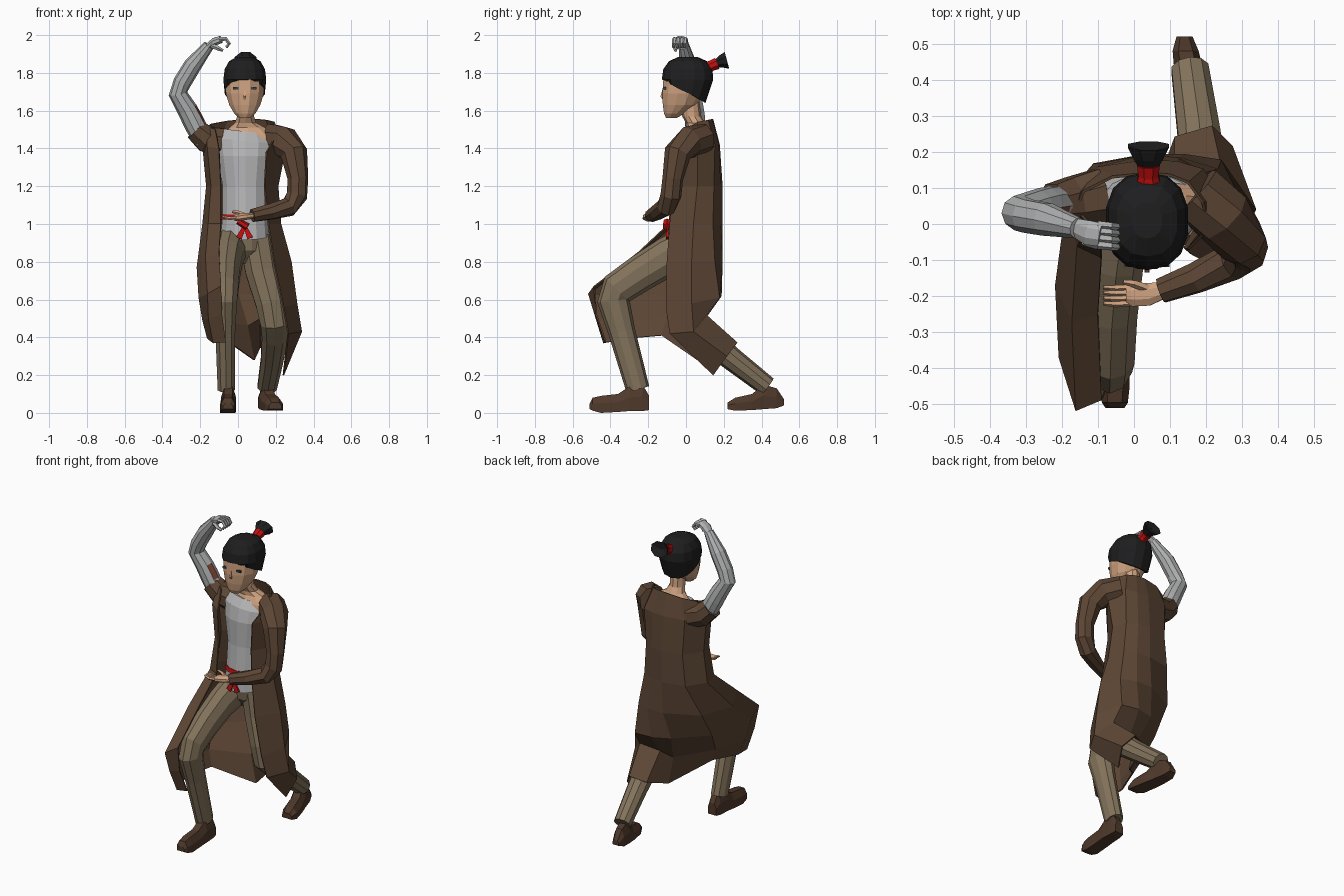
import bpy, bmesh, math
from mathutils import Vector

def material(name, *rgb):
    m = bpy.data.materials.new(name)
    m.diffuse_color = (*rgb, 1)
    return m

COAT = material("coat brown", .108, .061, .035)
PANTS = material("khaki", .225, .17, .105)
SHIRT = material("shirt grey", .46, .46, .47)
GLOVE = material("sleeve grey", .43, .435, .44)
SKIN = material("skin", .62, .36, .215)
HAIR = material("hair black", .013, .013, .014)
RED = material("red", .55, .005, .005)
SHOE = material("shoe brown", .078, .041, .024)
MARK = material("arm mark", .22, .06, .037)
EYE = material("eye dark", .04, .05, .06)

def strips(name, rings, mat, closed=True, caps=True):
    """Skin a list of equal-length point rows into one object."""
    bm = bmesh.new()
    rows = [[bm.verts.new(p) for p in r] for r in rings]
    n = len(rows[0])
    for a, b in zip(rows, rows[1:]):
        for i in range(n if closed else n - 1):
            j = (i + 1) % n
            bm.faces.new((a[i], a[j], b[j], b[i]))
    if closed and caps:
        bm.faces.new(rows[0][::-1])
        bm.faces.new(rows[-1])
    bmesh.ops.recalc_face_normals(bm, faces=bm.faces)
    me = bpy.data.meshes.new(name)
    bm.to_mesh(me)
    bm.free()
    me.materials.append(mat)
    ob = bpy.data.objects.new(name, me)
    bpy.context.collection.objects.link(ob)
    return ob

def tube(name, path, mat, n=8, ref=(1, 0, 0), flat=1.0):
    """Tube through (x, y, z, radius) points; flat scales it across ref."""
    pts = [Vector(p[:3]) for p in path]
    rings = []
    for i, p in enumerate(pts):
        t = (pts[min(i + 1, len(pts) - 1)] - pts[max(i - 1, 0)]).normalized()
        u = Vector(ref)
        u = (u - t * u.dot(t)).normalized()
        v = t.cross(u) * flat
        r = path[i][3]
        rings.append([p + r * (u * math.cos(a) + v * math.sin(a))
                      for a in [(k + .5) * math.tau / n for k in range(n)]])
    return strips(name, rings, mat)

def stack(name, levels, mat, n=12, square=1.0, tilt=lambda i, a: 0):
    """Horizontal ovals (z, cx, cy, rx, ry); square < 1 makes them boxier, tilt lifts points."""
    def box(v):
        return math.copysign(abs(v) ** square, v)
    angs = [(k + .5) * math.tau / n for k in range(n)]
    rings = [[(cx + rx * box(math.cos(a)), cy + ry * box(math.sin(a)), z + tilt(i, a)) for a in angs]
             for i, (z, cx, cy, rx, ry) in enumerate(levels)]
    return strips(name, rings, mat)

def shoe(name, secs):
    """Sections along y: (y, cx, bottom, top, half width)."""
    rings = [[(c - w, y, b), (c + w, y, b), (c + w, y, b + .55 * (t - b)),
              (c + .55 * w, y, t), (c - .55 * w, y, t), (c - w, y, b + .55 * (t - b))]
             for y, c, b, t, w in secs]
    return strips(name, rings, SHOE)

# Shoes and trousers
shoe("right_shoe", [(-.195, -.05, .015, .09, .03), (-.23, -.05, .01, .15, .036), (-.3, -.05, .01, .14, .04),
                    (-.36, -.052, .005, .1, .04), (-.45, -.053, 0, .09, .041), (-.495, -.053, .012, .08, .036),
                    (-.51, -.053, .02, .05, .026)])
shoe("left_shoe", [(.52, .14, .04, .07, .022), (.48, .143, .025, .13, .036), (.41, .155, .02, .15, .042),
                   (.35, .17, .015, .1, .046), (.26, .19, .012, .08, .048), (.22, .197, .02, .055, .034)])
tube("right_trouser_leg", [(-.03, .05, .89, .09), (-.05, -.1, .825, .08), (-.062, -.24, .74, .075),
                           (-.066, -.365, .655, .071), (-.068, -.385, .595, .066), (-.067, -.34, .43, .055),
                           (-.062, -.255, .125, .048)], PANTS, 10, flat=1.3)
tube("left_trouser_leg", [(.1, .05, .93, .1), (.13, .04, .75, .095), (.175, .015, .58, .085),
                          (.195, .015, .48, .08), (.195, .09, .41, .072), (.18, .25, .28, .062),
                          (.155, .43, .14, .054)], PANTS, 10)
stack("hips", [(.79, .04, .06, .06, .06), (.86, .04, .05, .13, .11), (.96, .04, .04, .14, .115)], PANTS)

# Shirt, with a hem that dips at the front
stack("shirt", [(.945, .04, .035, .135, .125), (1.04, .04, .035, .125, .115), (1.2, .04, .05, .125, .115),
                (1.36, .04, .05, .15, .115), (1.44, .04, .055, .16, .1), (1.49, .04, .065, .128, .074)],
      SHIRT, 14, tilt=lambda i, a: .03 * math.sin(a) if i == 0 else (-.015 * math.cos(a) if i > 3 else 0))

# Belt, knot and tails
stack("belt", [(1.025, .04, .035, .133, .122), (1.05, .04, .036, .13, .119)], RED, 14)
tube("belt_knot", [(.0, -.1, 1.015, .02), (.05, -.102, .985, .024)], RED, 6, (0, 1, 0), .8)
for side in (-1, 1):
    tube("belt_tail", [(.035, -.098, .99, .012), (.035 + .03 * side, -.1, .925, .022)], RED, 4, flat=.4)

# Neck, shoulders and head
stack("neck_and_shoulders", [(1.4, .055, .055, .155, .09), (1.47, .06, .055, .145, .07), (1.51, .05, .06, .1, .055),
                             (1.535, .04, .05, .06, .05), (1.57, .04, .03, .047, .05), (1.66, .04, .02, .045, .05)],
      SKIN, 10)
stack("head", [(1.56, .036, -.078, .03, .028), (1.585, .036, -.062, .058, .056), (1.63, .036, -.032, .085, .094),
               (1.69, .036, -.015, .104, .114), (1.77, .036, -.002, .108, .122), (1.84, .036, 0, .08, .1)], SKIN)
tube("nose", [(.036, -.122, 1.71, .005), (.036, -.128, 1.675, .01), (.036, -.118, 1.66, .008)], SKIN, 4)
for x in (-.012, .084):
    tube("eye", [(x - .014, -.113, 1.718, .009), (x + .014, -.113, 1.718, .009)], EYE, 4, (0, 0, 1))

# Hair cap with a low nape, tie and tuft
stack("hair", [(1.71, .036, -.005, .108, .108), (1.765, .036, .008, .116, .136), (1.82, .036, .01, .109, .13),
               (1.862, .036, .01, .085, .1), (1.885, .036, .01, .042, .05)], HAIR, 14, .85,
      tilt=lambda i, a: (-.06 * math.sin(a) - .01 if i == 0 else 0))
tube("hair_tie", [(.04, .09, 1.815, .042), (.04, .135, 1.838, .03), (.04, .165, 1.85, .034)], RED, 8)
tube("hair_tuft", [(.04, .158, 1.846, .028), (.04, .185, 1.86, .045), (.04, .217, 1.866, .062),
                   (.04, .2, 1.864, .01)], HAIR, 8, flat=.8)

# Long open coat: each row runs from the right front edge round the back to the left front edge
upper = [
    [(-.12, .0, 1.5), (-.16, .04, 1.515), (-.14, .09, 1.53), (-.06, .13, 1.545), (.04, .14, 1.555),
     (.1, .135, 1.555), (.15, .115, 1.55), (.19, .06, 1.54), (.21, -.01, 1.49)],
    [(-.1, -.06, 1.4), (-.16, -.03, 1.41), (-.185, .06, 1.41), (-.1, .155, 1.42), (.04, .175, 1.42),
     (.12, .17, 1.42), (.19, .15, 1.42), (.25, .06, 1.4), (.15, -.07, 1.38)],
    [(-.09, -.068, 1.2), (-.14, -.03, 1.2), (-.165, .06, 1.2), (-.09, .165, 1.2), (.04, .19, 1.2),
     (.12, .18, 1.2), (.18, .145, 1.2), (.21, .06, 1.2), (.14, -.068, 1.2)],
    [(-.09, -.09, 1.0), (-.155, -.06, 1.0), (-.185, .05, 1.0), (-.11, .165, 1.0), (.04, .19, 1.0),
     (.13, .18, 1.0), (.195, .14, 1.0), (.225, .04, 1.0), (.16, -.085, 1.0)]]
lower = [
    [(-.1, -.25, .85), (-.17, -.27, .825), (-.215, -.17, .77), (-.175, .09, .8), (.03, .19, .8),
     (.14, .19, .8), (.23, .15, .8), (.28, .03, .8), (.19, -.1, .8)],
    [(-.09, -.485, .67), (-.16, -.515, .63), (-.205, -.37, .61), (-.17, -.02, .63), (.0, .15, .63),
     (.12, .185, .62), (.24, .175, .61), (.31, .03, .58), (.24, -.105, .56)],
    [(-.085, -.475, .52), (-.155, -.475, .5), (-.185, -.34, .49), (-.14, -.1, .5), (.05, .06, .46),
     (.115, .1, .5), (.25, .11, .515), (.335, .04, .43), (.265, -.085, .42)],
    [(-.065, -.425, .375), (-.13, -.435, .37), (-.16, -.3, .395), (-.1, -.13, .41), (.085, .06, .28),
     (.115, .24, .345), (.215, .27, .37), (.27, .215, .3), (.24, .145, .2)]]
coat = strips("coat", upper + lower, COAT, closed=False)
mod = coat.modifiers.new("cloth", "SOLIDIFY")
mod.thickness = .008
mod.offset = 0

# Left arm: full sleeve bent across the waist, bare hand
ACROSS = (.3, 1, 0)
tube("left_sleeve", [(.17, .09, 1.45, .085), (.245, .02, 1.435, .085), (.297, -.045, 1.375, .072),
                     (.317, -.07, 1.24, .055), (.312, -.08, 1.15, .056), (.27, -.105, 1.09, .052),
                     (.17, -.15, 1.065, .044), (.075, -.185, 1.045, .036)], COAT, 8, ACROSS)
tube("left_hand", [(.085, -.182, 1.045, .024), (.04, -.195, 1.04, .034), (-.005, -.197, 1.033, .034),
                   (-.02, -.197, 1.03, .025)], SKIN, 8, (0, 1, 0), .6)
for k in range(4):
    y = -.22 + .015 * k
    tube("left_finger", [(-.01, y, 1.032, .009), (-.05, y - .002, 1.03, .009), (-.085, y, 1.04, .006)],
         SKIN, 5, (0, 1, 0))
tube("left_thumb", [(.04, -.18, 1.045, .013), (.0, -.165, 1.06, .011), (-.03, -.16, 1.065, .007)], SKIN, 5, (0, 1, 0))

# Right arm: short torn sleeve, raised grey arm with a mark on its inner face
tube("right_sleeve", [(-.09, .075, 1.43, .085), (-.17, .06, 1.45, .075), (-.225, .052, 1.5, .063)], COAT, 8, (0, 1, 0))
arm = tube("right_arm", [(-.18, .055, 1.44, .055), (-.225, .05, 1.52, .056), (-.245, .047, 1.56, .056),
                         (-.268, .042, 1.605, .054), (-.318, .03, 1.69, .05), (-.295, .022, 1.75, .048),
                         (-.24, .012, 1.84, .047), (-.155, -.012, 1.945, .029)], GLOVE, 10, (0, 1, 0))
arm.data.materials.append(MARK)
for p in arm.data.polygons:
    if 1.53 < p.center.z < 1.62 and p.normal.x > .6 and p.normal.y < .3 and p.center.x > -.26:
        p.material_index = 1
tube("right_hand", [(-.165, -.008, 1.935, .027), (-.125, -.024, 1.965, .037), (-.09, -.03, 1.977, .035)],
     GLOVE, 8, (0, 1, 0), .6)
for k in range(4):
    y = -.058 + .019 * k
    tube("right_finger", [(-.1, y, 1.978, .012), (-.065, y - .004, 1.98, .011), (-.047, y - .006, 1.955, .01),
                          (-.062, y - .008, 1.935, .008)], GLOVE, 5, (0, 1, 0))
tube("right_thumb", [(-.14, -.045, 1.945, .014), (-.105, -.058, 1.93, .012), (-.08, -.055, 1.918, .008)],
     GLOVE, 5, (0, 1, 0))
